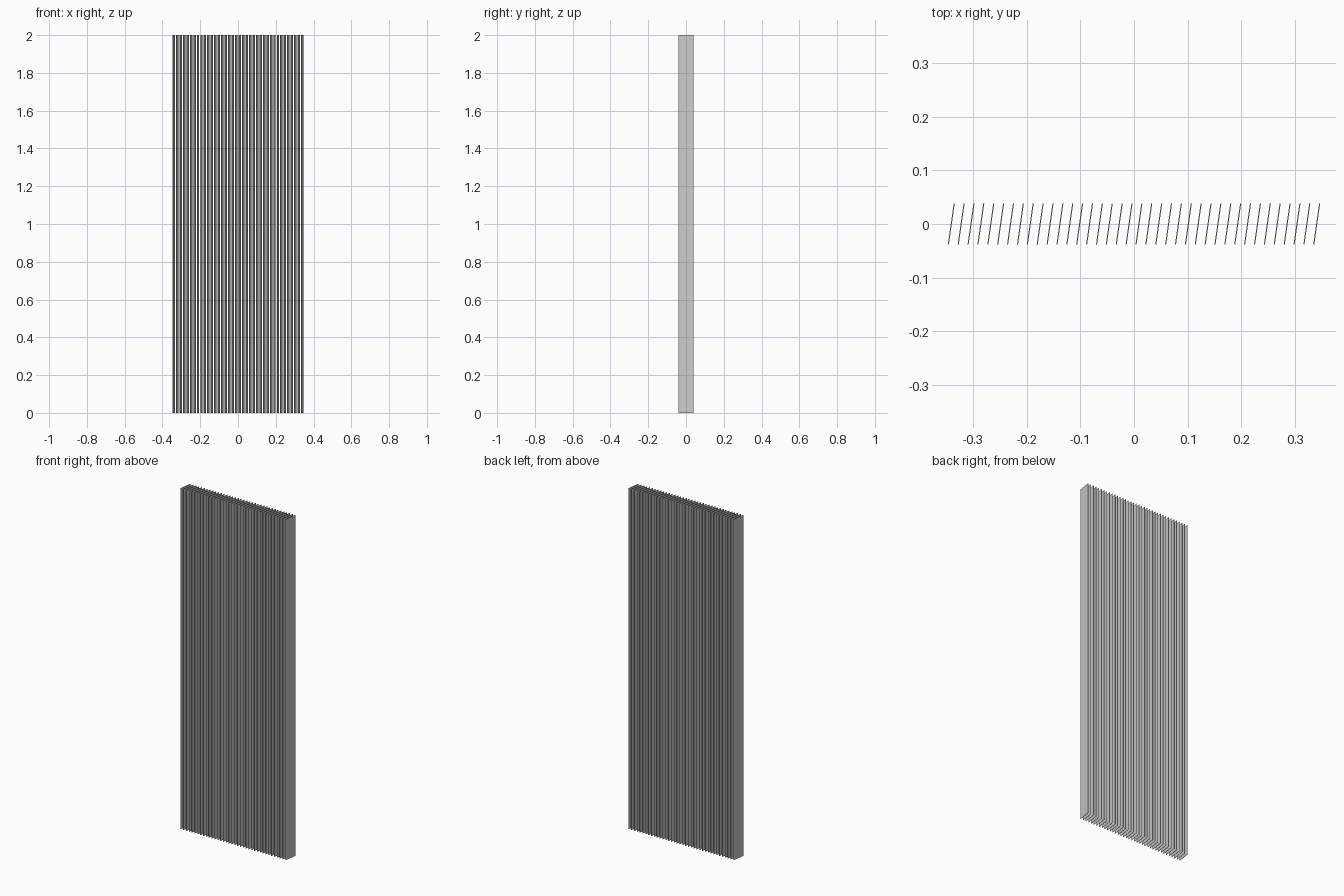
import bpy
import bmesh

if "Cube" in bpy.data.objects:
    bpy.data.objects.remove(bpy.data.objects["Cube"])

# Vertical blind: a row of identical thin, tilted, full-height slats
COUNT = 38
HEIGHT = 2.0
HALF_X = 0.347      # half of overall width
HALF_Y = 0.0385     # half of slat depth
LEAN = 0.0055       # sideways offset of each slat's edges
THICK = 0.002       # slat thickness along x


def slat_mesh():
    # Thin parallelogram profile extruded upwards
    t = THICK / 2
    profile = [(-LEAN - t, -HALF_Y), (-LEAN + t, -HALF_Y),
               (LEAN + t, HALF_Y), (LEAN - t, HALF_Y)]
    bm = bmesh.new()
    base = bm.faces.new([bm.verts.new((x, y, 0)) for x, y in profile])
    top = bmesh.ops.extrude_face_region(bm, geom=[base])["geom"]
    verts = [v for v in top if isinstance(v, bmesh.types.BMVert)]
    bmesh.ops.translate(bm, verts=verts, vec=(0, 0, HEIGHT))
    bmesh.ops.recalc_face_normals(bm, faces=bm.faces)
    mesh = bpy.data.meshes.new("blind_slat")
    bm.to_mesh(mesh)
    bm.free()
    return mesh


# Row of slats sharing one mesh
mesh = slat_mesh()
reach = HALF_X - LEAN - THICK / 2
for i in range(COUNT):
    slat = bpy.data.objects.new(f"blind_slat_{i + 1:02d}", mesh)
    slat.location.x = -reach + 2 * reach * i / (COUNT - 1)
    bpy.context.collection.objects.link(slat)
